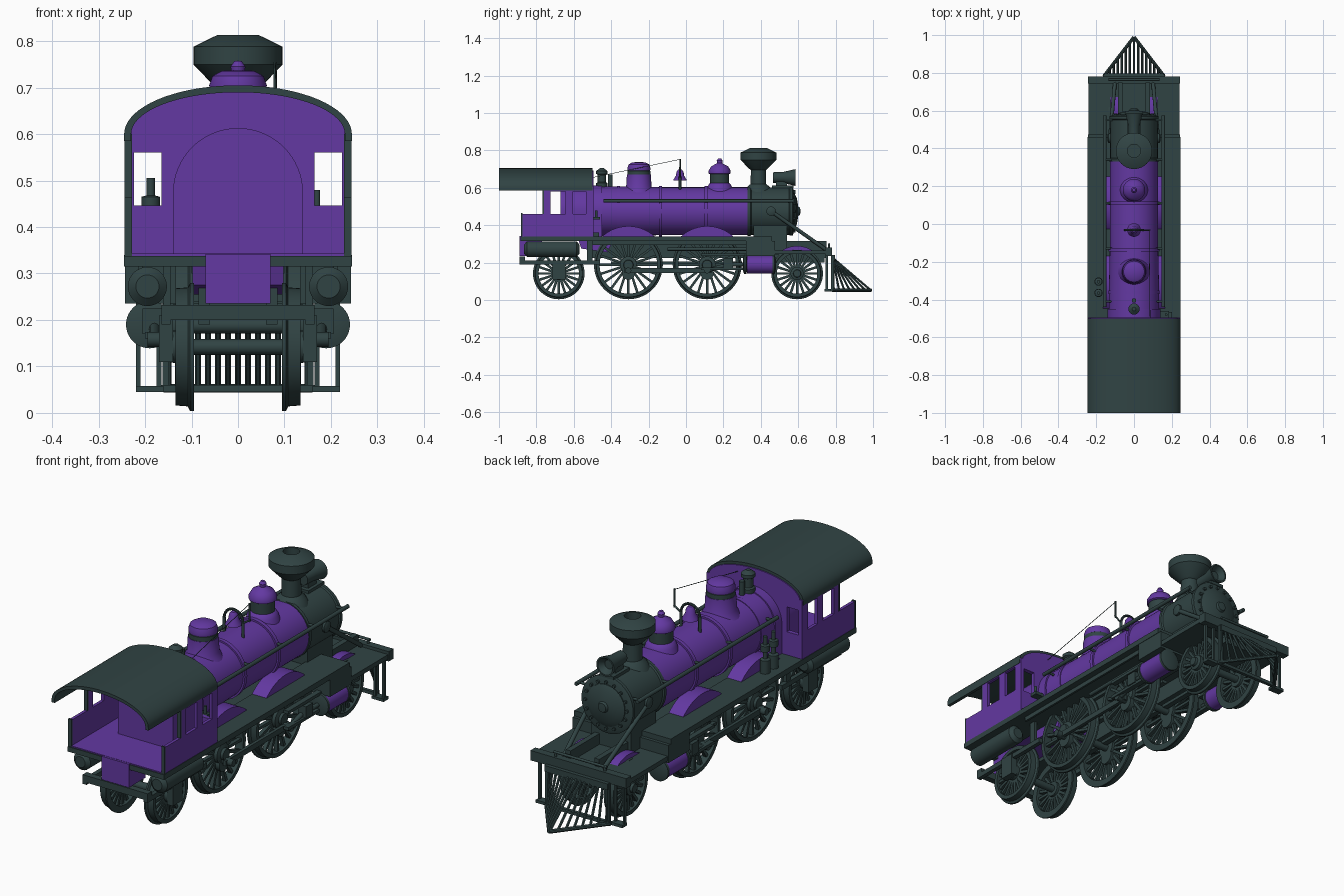
import bpy, bmesh, math
from mathutils import Vector, Matrix
from math import sin, cos, pi, sqrt


def material(name, rgb):
    m = bpy.data.materials.new(name)
    m.diffuse_color = (*rgb, 1)
    return m


PURPLE = material("purple paint", (0.125, 0.040, 0.36))
DARK = material("dark iron", (0.030, 0.057, 0.057))


def finish(name, bm, mat):
    bmesh.ops.recalc_face_normals(bm, faces=bm.faces)
    me = bpy.data.meshes.new(name)
    bm.to_mesh(me)
    bm.free()
    me.materials.append(mat)
    me.shade_smooth()
    me.set_sharp_from_angle(angle=0.6)
    ob = bpy.data.objects.new(name, me)
    bpy.context.collection.objects.link(ob)
    return ob


def add_box(bm, x, y, z):
    m = Matrix.Translation(((x[0] + x[1]) / 2, (y[0] + y[1]) / 2, (z[0] + z[1]) / 2))
    m = m @ Matrix.Diagonal((abs(x[1] - x[0]), abs(y[1] - y[0]), abs(z[1] - z[0]), 1))
    bmesh.ops.create_cube(bm, size=1, matrix=m)


def box(name, x, y, z, mat=DARK):
    bm = bmesh.new()
    add_box(bm, x, y, z)
    return finish(name, bm, mat)


def sides(name, x, y, z, mat=DARK):
    """The same box on both sides of the engine."""
    for s in (-1, 1):
        box(name, (s * x[0], s * x[1]), y, z, mat)


def add_lathe(bm, pts, loc, axis, seg, closed=False):
    """Revolve (radius, distance) points around an axis through loc."""
    rot = Vector((0, 0, 1)).rotation_difference(Vector(axis)).to_matrix()
    rings = []
    for r, h in pts:
        n = 1 if r < 1e-6 else seg
        rings.append([bm.verts.new(Vector(loc) + rot @ Vector(
            (r * cos(2 * pi * i / seg), r * sin(2 * pi * i / seg), h))) for i in range(n)])
    pairs = list(zip(rings, rings[1:])) + ([(rings[-1], rings[0])] if closed else [])
    for a, b in pairs:
        for i in range(seg):
            j = (i + 1) % seg
            q = [a[i % len(a)], a[j % len(a)], b[j % len(b)], b[i % len(b)]]
            bm.faces.new(list(dict.fromkeys(q)))
    if not closed:
        for ring in (rings[0], rings[-1]):
            if len(ring) > 2:
                bm.faces.new(ring)


def lathe(name, pts, loc, mat=DARK, axis=(0, 0, 1), seg=40, closed=False):
    bm = bmesh.new()
    add_lathe(bm, pts, loc, axis, seg, closed)
    return finish(name, bm, mat)


def rod(name, a, b, r, mat=DARK, seg=12):
    d = Vector(b) - Vector(a)
    return lathe(name, [(r, 0), (r, d.length)], a, mat, d.normalized(), seg)


def prism(name, pts, axis, a, b, mat):
    """Extrude a 2D outline: (y,z) along x, or (x,z) along y."""
    bm = bmesh.new()
    f = (lambda p, t: (t, *p)) if axis == "x" else (lambda p, t: (p[0], t, p[1]))
    A, B = [[bm.verts.new(f(p, t)) for p in pts] for t in (a, b)]
    bm.faces.new(A)
    bm.faces.new(B)
    for i in range(len(pts)):
        j = (i + 1) % len(pts)
        bm.faces.new((A[i], A[j], B[j], B[i]))
    return finish(name, bm, mat)


def arc(cx, cz, rx, rz, a0=0, a1=pi, n=32):
    return [(cx + rx * cos(a0 + (a1 - a0) * i / n), cz + rz * sin(a0 + (a1 - a0) * i / n)) for i in range(n + 1)]


# Wheels
def wheel(name, s, y, R, hub, spokes, heavy):
    z = R + 0.004
    bm = bmesh.new()
    ax, loc = (s, 0, 0), (s * 0.095, y, z)
    add_lathe(bm, [(R, 0), (R, 0.008), (R - 0.01, 0.013), (R - 0.012, 0.04), (R - 0.03, 0.04), (R - 0.03, 0)], loc, ax, 56, True)
    add_lathe(bm, [(hub, 0), (hub, 0.045), (hub * 0.6, 0.05), (hub * 0.55, 0.062), (0, 0.062)], loc, ax, 24)
    for i in range(spokes):
        m = Matrix.Translation((s * 0.116, y, z)) @ Matrix.Rotation(2 * pi * i / spokes, 4, "X")
        n0 = len(bm.verts)
        add_box(bm, (-0.009, 0.009), (-0.0065, 0.0065), (hub * 0.8, R - 0.025))
        bm.verts.ensure_lookup_table()
        bmesh.ops.transform(bm, matrix=m, verts=bm.verts[n0:])
    if heavy:  # crank boss
        add_lathe(bm, [(0.035, 0), (0.035, 0.05)], (s * 0.095, y, z - 0.045), ax, 24)
        add_lathe(bm, [(0.016, 0), (0.016, 0.1)], (s * 0.095, y, z - 0.03), ax, 16)
    finish(name, bm, DARK)


for s in (-1, 1):
    for y in (-0.308, 0.113):
        wheel("driving_wheel", s, y, 0.184, 0.045, 20, True)
        prism("driver_splasher", arc(y, 0.19, 0.205, 0.205, 0.79, pi - 0.79, 20), "x", s * 0.09, s * 0.163, PURPLE)
    wheel("trailing_wheel", s, -0.68, 0.138, 0.035, 20, False)
    wheel("leading_wheel", s, 0.594, 0.138, 0.035, 20, False)
    prism("leading_splasher", arc(0.594, 0.142, 0.147, 0.147, 0.95, pi - 0.95, 16), "x", s * 0.07, s * 0.125, PURPLE)
for y, z in ((-0.68, 0.142), (-0.308, 0.188), (0.113, 0.188), (0.594, 0.142)):
    rod("axle", (-0.1, y, z), (0.1, y, z), 0.017)

# Chassis, running boards and front deck
sides("main_frame", (0.06, 0.085), (-0.52, 0.75), (0.225, 0.315))
sides("lower_frame_bar", (0.06, 0.085), (-0.4, 0.3), (0.19, 0.205))
box("under_plate", (-0.1, 0.1), (-0.5, 0.47), (0.30, 0.325))
sides("running_board", (0.09, 0.245), (-0.87, 0.46), (0.315, 0.34))
sides("board_valance", (0.205, 0.215), (-0.5, 0.46), (0.295, 0.316))
box("front_deck", (-0.24, 0.24), (0.46, 0.755), (0.245, 0.266))
box("buffer_beam", (-0.243, 0.243), (0.745, 0.78), (0.235, 0.28))
box("smokebox_saddle", (-0.1, 0.1), (0.36, 0.54), (0.24, 0.40))
box("rear_beam", (-0.245, 0.245), (-0.885, -0.86), (0.315, 0.338))
sides("trailing_truck_bar", (0.145, 0.165), (-0.89, -0.46), (0.19, 0.212))
sides("trailing_axle_box", (0.14, 0.17), (-0.715, -0.645), (0.11, 0.21))
box("trailing_cross_beam", (-0.165, 0.165), (-0.89, -0.86), (0.2, 0.232))
sides("truck_hanger", (0.145, 0.16), (-0.53, -0.5), (0.2, 0.32))
box("leading_truck_beam", (-0.09, 0.09), (0.44, 0.74), (0.2, 0.23))

# Cylinders, rods and valve gear
for s in (-1, 1):
    x = s * 0.19
    lathe("cylinder", [(0.048, 0.325), (0.048, 0.465)], (x, 0, 0.19), PURPLE, (0, 1, 0))
    for y in (0.31, 0.462):
        lathe("cylinder_cap", [(0.03, -0.006), (0.051, 0), (0.051, 0.012), (0.03, 0.018)], (x, y, 0.19), DARK, (0, 1, 0))
    box("valve_chest", (s * 0.1, s * 0.243), (0.32, 0.475), (0.235, 0.316))
    box("crosshead", (s * 0.165, s * 0.205), (0.2, 0.25), (0.17, 0.225))
    for z in (0.16, 0.235):
        box("crosshead_guide", (s * 0.175, s * 0.2), (0.08, 0.325), (z, z + 0.014))
    rod("piston_rod", (x, 0.22, 0.19), (x, 0.33, 0.19), 0.01)
    box("side_rod", (s * 0.155, s * 0.17), (-0.33, 0.135), (0.145, 0.17))
    rod("main_rod", (s * 0.18, 0.113, 0.158), (s * 0.18, 0.23, 0.19), 0.011)
    rod("valve_rod", (s * 0.17, -0.1, 0.272), (s * 0.17, 0.33, 0.272), 0.009)
    # Air tanks under the cab
    lathe("air_tank", [(0.025, -0.865), (0.042, -0.85), (0.042, -0.585), (0.025, -0.57)], (s * 0.195, 0, 0.272), DARK, (0, 1, 0))

# Boiler and smokebox
AX = (0, 0, 0.475)
lathe("boiler", [(0.133, -0.5), (0.133, -0.36), (0.128, -0.13), (0.128, 0.335)], AX, PURPLE, (0, 1, 0), 64)
for y in (-0.37, -0.145, 0.1):
    lathe("boiler_band", [(0.12, y), (0.136, y), (0.136, y + 0.018), (0.12, y + 0.018)], AX, PURPLE, (0, 1, 0), 64)
lathe("smokebox", [(0.132, 0.33), (0.132, 0.345), (0.126, 0.35), (0.126, 0.55), (0.131, 0.555), (0.131, 0.57), (0.115, 0.576)], AX, DARK, (0, 1, 0), 64)
lathe("smokebox_door", [(0.095, 0.57), (0.095, 0.58), (0.07, 0.593), (0.025, 0.6), (0.02, 0.61), (0, 0.612)], AX, DARK, (0, 1, 0), 48)
for i in range(16):
    a = 2 * pi * i / 16
    p = (0.106 * cos(a), 0.57, 0.475 + 0.106 * sin(a))
    rod("door_bolt", p, (p[0], 0.586, p[2]), 0.007, DARK, 8)
prism("firebox", [(-0.14, 0.33)] + arc(0, 0.473, 0.14, 0.14, pi, 0) + [(0.14, 0.33)], "y", -0.67, -0.45, PURPLE)
prism("firebox_bottom", [(-0.58, 0.335), (-0.56, 0.275), (-0.42, 0.255), (-0.38, 0.335)], "x", -0.098, 0.098, PURPLE)

# Chimney and headlight
lathe("chimney", [(0.075, 0.575), (0.06, 0.605), (0.042, 0.62), (0.04, 0.695), (0.05, 0.702), (0.096, 0.75), (0.096, 0.788),
                  (0.045, 0.813), (0.035, 0.813), (0.035, 0.76), (0, 0.76)], (0, 0.387, 0))
box("headlight_bracket", (-0.035, 0.035), (0.46, 0.575), (0.598, 0.612))
lathe("headlight", [(0.028, 0.465), (0.03, 0.52), (0.045, 0.585), (0.038, 0.585), (0.02, 0.56), (0, 0.56)], (0, 0, 0.655), DARK, (0, 1, 0))
box("headlight_stand", (-0.02, 0.02), (0.48, 0.54), (0.61, 0.64))

# Domes
lathe("sand_dome_base", [(0.075, 0.575), (0.066, 0.605), (0.056, 0.622), (0.05, 0.625)], (0, 0.18, 0), PURPLE)
lathe("sand_dome_band", [(0.051, 0.62), (0.051, 0.675)], (0, 0.18, 0))
lathe("sand_dome_cap", [(0.05, 0.672), (0.059, 0.677), (0.059, 0.692), (0.045, 0.715), (0.02, 0.728), (0.014, 0.732),
                        (0.016, 0.745), (0.008, 0.757), (0, 0.758)], (0, 0.18, 0), PURPLE)
lathe("steam_dome_base", [(0.085, 0.575), (0.068, 0.605), (0.064, 0.67)], (0, -0.252, 0), PURPLE)
lathe("steam_dome_band", [(0.056, 0.665), (0.062, 0.67), (0.062, 0.69), (0.056, 0.695)], (0, -0.252, 0))
lathe("steam_dome_cap", [(0.06, 0.688), (0.062, 0.705), (0.055, 0.725), (0.035, 0.736), (0, 0.738)], (0, -0.252, 0), PURPLE)

# Bell with yoke and cord
lathe("bell", [(0.036, 0.638), (0.034, 0.645), (0.022, 0.665), (0.019, 0.685), (0.01, 0.697), (0, 0.7)], (0, -0.032, 0), PURPLE, seg=28)
yoke = arc(0, 0.655, 0.048, 0.052, 0, pi, 12)
for a, b in zip(yoke, yoke[1:]):
    rod("bell_yoke", (a[0], -0.032, a[1]), (b[0], -0.032, b[1]), 0.006, DARK, 8)
for s in (-1, 1):
    rod("bell_post", (s * 0.048, -0.032, 0.58), (s * 0.048, -0.032, 0.66), 0.007)
rod("bell_arm", (0.048, -0.032, 0.655), (0.085, -0.032, 0.68), 0.004)
rod("bell_lever", (0.08, -0.032, 0.67), (0.08, -0.032, 0.755), 0.004)
rod("bell_cord", (0.08, -0.032, 0.752), (0.085, -0.5, 0.655), 0.0015, DARK, 6)

# Steam turret and whistle ahead of the cab
lathe("turret", [(0.03, 0.59), (0.03, 0.625), (0.022, 0.63), (0.022, 0.67), (0.03, 0.675), (0.03, 0.69), (0.01, 0.705)], (0, -0.45, 0), seg=24)
rod("whistle", (0, -0.405, 0.59), (0, -0.405, 0.67), 0.012)

# Handrails, pipes and smokebox braces
for s in (-1, 1):
    rod("handrail", (s * 0.155, -0.44, 0.53), (s * 0.155, 0.575, 0.53), 0.009)
    for y in (-0.41, -0.13, 0.11, 0.34, 0.55):
        rod("handrail_post", (s * 0.11, y, 0.525), (s * 0.155, y, 0.53), 0.006)
    rod("front_brace", (s * 0.128, 0.455, 0.475), (s * 0.1, 0.755, 0.265), 0.01)
    lathe("brace_boss", [(0.025, 0.09), (0.025, 0.135), (0.015, 0.14)], (0, 0.455, 0.475), DARK, (s, 0, 0), 20)
    sx = s * 0.125
    rod("front_grab_post", (sx, 0.765, 0.27), (sx, 0.765, 0.3), 0.006)
rod("front_grab_rail", (-0.135, 0.765, 0.298), (0.135, 0.765, 0.298), 0.006)

# Twin air pump on the left board
for y in (-0.305, -0.365):
    lathe("air_pump", [(0.022, 0.335), (0.022, 0.40), (0.01, 0.405), (0.01, 0.435), (0.02, 0.438), (0.02, 0.465),
                       (0.009, 0.468), (0.009, 0.505)], (-0.188, y, 0), seg=20)
box("reverser_box", (0.16, 0.2), (-0.5, -0.465), (0.34, 0.36))
rod("reverser_lever", (0.17, -0.48, 0.43), (0.17, -0.48, 0.48), 0.007)
box("reverser_bracket", (0.13, 0.185), (-0.51, -0.46), (0.43, 0.445))

# Cab
def crown(w, z0, h, n=36):
    return arc(0, z0, w, h, 0, pi, n)


prism("cab_roof", crown(0.245, 0.60, 0.105) + [(-0.245, 0.585), (-0.23, 0.585)]
      + crown(0.23, 0.60, 0.09)[::-1] + [(0.23, 0.585), (0.245, 0.585)], "y", -1.0, -0.5, DARK)
prism("cab_front_top", [(0.232, 0.56)] + crown(0.232, 0.60, 0.092) + [(-0.232, 0.56)], "y", -0.515, -0.495, PURPLE)
box("cab_front_lower", (-0.232, 0.232), (-0.515, -0.495), (0.335, 0.446), PURPLE)
box("cab_front_middle", (-0.165, 0.165), (-0.515, -0.495), (0.44, 0.565), PURPLE)
sides("cab_front_jamb", (0.224, 0.232), (-0.515, -0.495), (0.44, 0.565), PURPLE)
WX = (0.229, 0.243)
sides("cab_side_lower", WX, (-0.875, -0.495), (0.335, 0.46), PURPLE)
for y in ((-0.76, -0.725), (-0.645, -0.605), (-0.535, -0.495)):
    sides("cab_side_post", WX, y, (0.455, 0.59), PURPLE)
sides("cab_side_top", WX, (-0.76, -0.495), (0.58, 0.61), PURPLE)
sides("cab_rear_trim", (0.228, 0.2445), (-0.881, -0.874), (0.335, 0.464))
sides("cab_doorway_trim", (0.228, 0.2445), (-0.766, -0.759), (0.46, 0.60))
box("cab_floor", (-0.229, 0.229), (-0.88, -0.5), (0.332, 0.343), PURPLE)
box("rear_drawbar_box", (-0.07, 0.07), (-0.89, -0.77), (0.235, 0.342), PURPLE)

# Pilot: bars from the beam down to a V-shaped foot, with side steps
N = 7
for i in range(-N, N + 1):
    x = 0.15 * i / N
    rod("pilot_bar", (x, 0.785, 0.225), (x, 0.985 - abs(x) * 1.3, 0.055), 0.0065, DARK, 6)
box("pilot_top", (-0.16, 0.16), (0.775, 0.797), (0.212, 0.24))
for s in (-1, 1):
    prism("pilot_side_post", [(0.775, 0.24), (0.79, 0.24), (0.79, 0.045), (0.775, 0.045)], "x", s * 0.15, s * 0.163, DARK)
    rod("pilot_foot", (s * 0.16, 0.782, 0.053), (0, 0.99, 0.053), 0.009, DARK, 8)
    for x in (0.165, 0.21):
        box("step_post", (s * x, s * (x + 0.01)), (0.745, 0.758), (0.045, 0.25))
    box("step_tread", (s * 0.16, s * 0.22), (0.74, 0.775), (0.045, 0.058))
box("pilot_rear_bar", (-0.165, 0.165), (0.77, 0.785), (0.045, 0.06))
